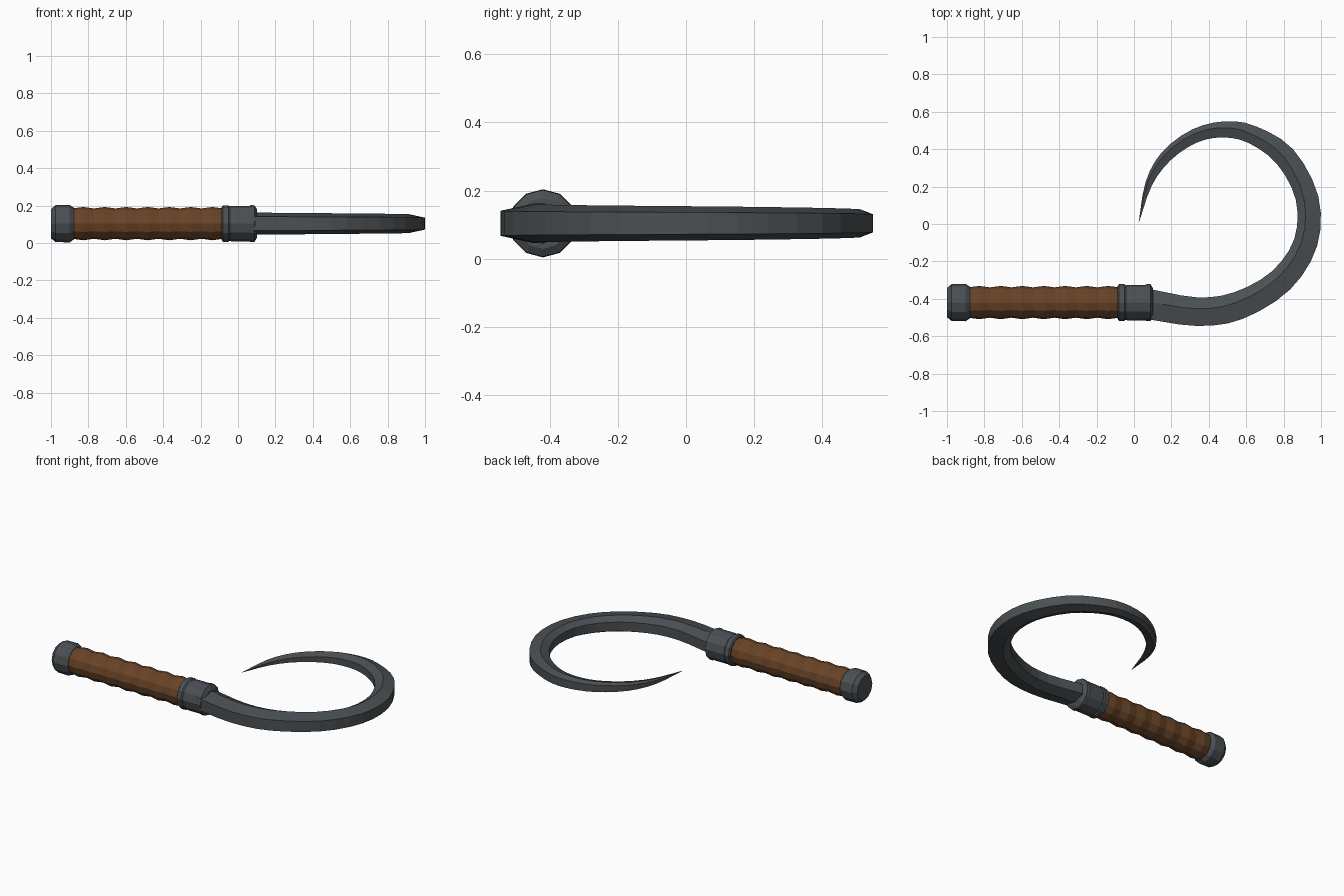
import bpy, bmesh, math
from mathutils import Vector

if "Cube" in bpy.data.objects:
    bpy.data.objects.remove(bpy.data.objects["Cube"])

AXIS_Y, AXIS_Z = -0.42, 0.104


def material(name, rgb):
    m = bpy.data.materials.new(name)
    m.diffuse_color = (*rgb, 1)
    m.use_nodes = True
    m.node_tree.nodes["Principled BSDF"].inputs["Base Color"].default_value = m.diffuse_color
    return m


steel = material("dark_steel", (0.070, 0.080, 0.088))
leather = material("brown_leather", (0.140, 0.057, 0.020))


def skin(name, rings, mat):
    """Flat-shaded tube through rings of points, capped at both ends."""
    bm = bmesh.new()
    rows = [[bm.verts.new(p) for p in ring] for ring in rings]
    n = len(rows[0])
    for a, b in zip(rows, rows[1:]):
        for i in range(n):
            j = (i + 1) % n
            bm.faces.new((a[i], a[j], b[j], b[i]))
    bm.faces.new(rows[0])
    bm.faces.new(rows[-1])
    bmesh.ops.remove_doubles(bm, verts=bm.verts, dist=0.0004)
    bmesh.ops.recalc_face_normals(bm, faces=bm.faces)
    me = bpy.data.meshes.new(name)
    bm.to_mesh(me)
    bm.free()
    me.materials.append(mat)
    ob = bpy.data.objects.new(name, me)
    bpy.context.collection.objects.link(ob)
    return ob


def turned(name, profile, mat, sides=12):
    """Twelve-sided turned part along x from (x, radius) pairs."""
    rings = []
    for x, r in profile:
        rings.append([(x, AXIS_Y + r * math.sin(2 * math.pi * i / sides),
                       AXIS_Z + r * math.cos(2 * math.pi * i / sides))
                      for i in range(sides)])
    return skin(name, rings, mat)


# Handle: pommel, ribbed grip, collar
turned("pommel", [(-1.0, 0.078), (-0.975, 0.099), (-0.90, 0.1), (-0.878, 0.085)], steel)

ribs, start, end = 7, -0.885, -0.08
grip = []
for k in range(ribs * 4 + 1):
    t = k / (ribs * 4)
    grip.append((start + (end - start) * t,
                 0.085 - 0.004 * math.cos(2 * math.pi * ribs * t)))
turned("grip", grip, leather)

turned("collar", [(-0.087, 0.088), (-0.080, 0.098), (-0.052, 0.098), (-0.044, 0.092),
                  (-0.036, 0.095), (0.060, 0.095), (0.068, 0.099), (0.088, 0.098),
                  (0.102, 0.075)], steel)

# Hook: outer x, outer y, inner x, inner y, half height, ridge position
stations = [
    (0.05, -0.505, 0.07, -0.345, 0.059, 0.42),
    (0.335, -0.545, 0.335, -0.392, 0.057, 0.40),
    (0.58, -0.508, 0.535, -0.365, 0.055, 0.37),
    (0.835, -0.350, 0.735, -0.255, 0.053, 0.34),
    (0.98, -0.115, 0.857, -0.080, 0.051, 0.33),
    (0.985, 0.150, 0.865, 0.130, 0.049, 0.36),
    (0.85, 0.400, 0.765, 0.320, 0.046, 0.45),
    (0.65, 0.523, 0.615, 0.432, 0.043, 0.52),
    (0.485, 0.549, 0.475, 0.463, 0.040, 0.60),
    (0.310, 0.505, 0.335, 0.435, 0.035, 0.65),
    (0.150, 0.385, 0.195, 0.340, 0.028, 0.68),
    (0.062, 0.225, 0.095, 0.205, 0.018, 0.70),
    (0.024, 0.0, 0.024, 0.0, 0.0, 0.70),
]


def spline(rows, steps):
    rows = [Vector(r) for r in rows]
    pad = [2 * rows[0] - rows[1]] + rows + [2 * rows[-1] - rows[-2]]
    for a, b, c, d in zip(pad, pad[1:], pad[2:], pad[3:]):
        for s in range(steps):
            t = s / steps
            yield 0.5 * (2 * b + (c - a) * t + (2 * a - 5 * b + 4 * c - d) * t * t
                         + (3 * b - a - 3 * c + d) * t ** 3)
    yield rows[-1]


# Six-sided section: flat outer and inner faces, ridges above and below
rings = []
for ox, oy, ix, iy, h, ridge in spline(stations, 3):
    h = max(h, 0)
    ring = []
    for u, v in ((1, -0.64), (1, 0.64), (ridge, 1), (0, 0.55), (0, -0.55), (ridge, -1)):
        ring.append((ix + (ox - ix) * u, iy + (oy - iy) * u, AXIS_Z + h * v))
    rings.append(ring)
# the last ring closes to a needle point
rings[-1] = [(0.024 + 0.0005 * math.cos(i * math.pi / 3), 0.0,
              AXIS_Z + 0.0005 * math.sin(i * math.pi / 3)) for i in range(6)]
skin("hook", rings, steel)
